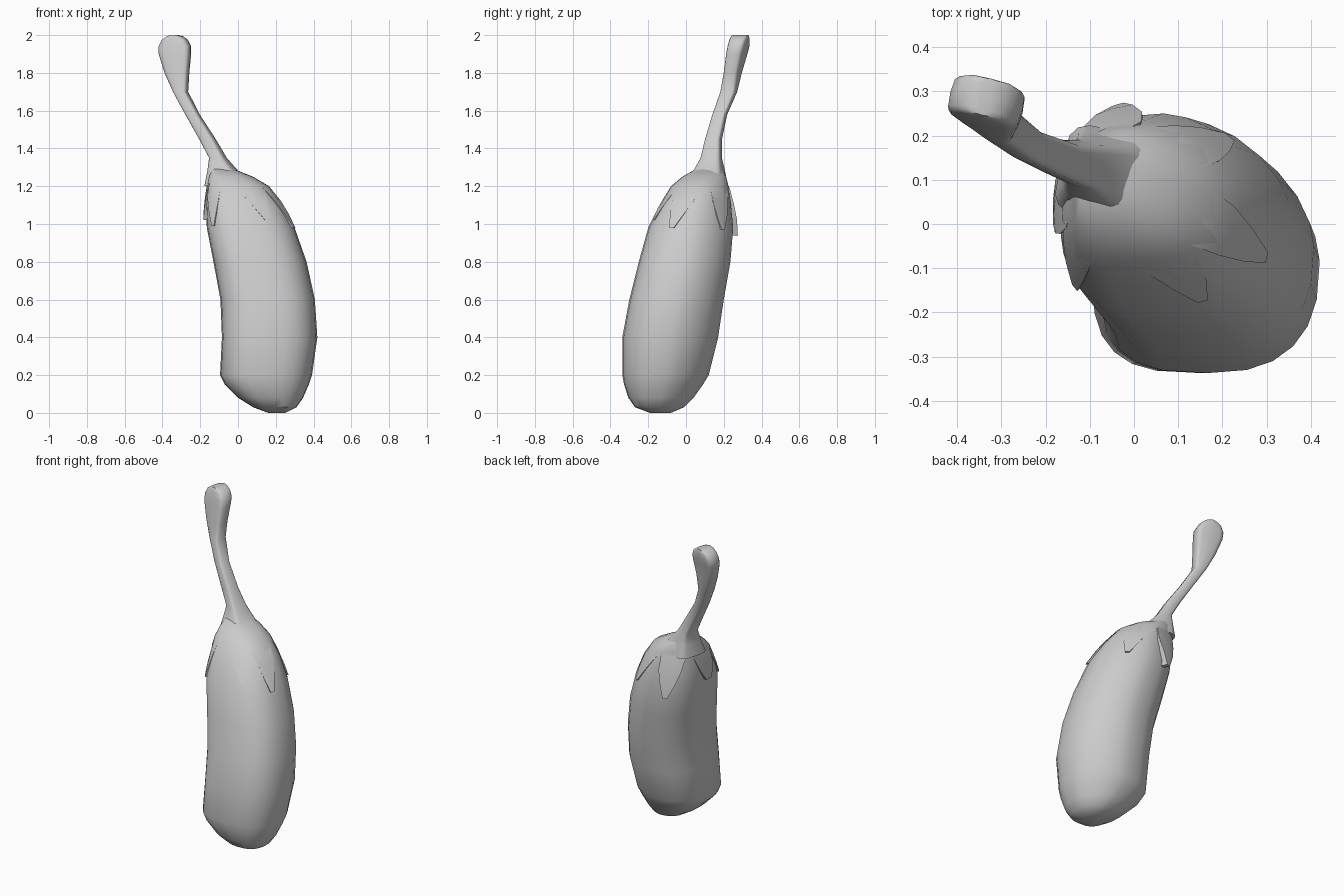
import bpy, bmesh, math
from mathutils import Vector

default_cube = bpy.data.objects.get("Cube")
if default_cube:
    bpy.data.objects.remove(default_cube, do_unlink=True)

grey = bpy.data.materials.new("plain_grey")
grey.use_nodes = True
colour = (0.6, 0.6, 0.6, 1)
grey.diffuse_color = colour
grey.node_tree.nodes["Principled BSDF"].inputs["Base Color"].default_value = colour


def finish(name, bm, sharp_angle):
    bmesh.ops.recalc_face_normals(bm, faces=bm.faces)
    mesh = bpy.data.meshes.new(name)
    bm.to_mesh(mesh)
    bm.free()
    mesh.materials.append(grey)
    obj = bpy.data.objects.new(name, mesh)
    bpy.context.collection.objects.link(obj)
    bpy.ops.object.select_all(action='DESELECT')
    obj.select_set(True)
    bpy.context.view_layer.objects.active = obj
    bpy.ops.object.shade_smooth_by_angle(angle=math.radians(sharp_angle))


def ring_point(section, angle, powers, turn=0, grow=0):
    """Point on a rounded-square section, with one roundness per quadrant."""
    z, x0, x1, y0, y1 = section
    angle %= math.tau
    power = powers[int(angle / (math.pi / 2)) % 4]
    c, s = math.cos(angle), math.sin(angle)
    u = math.copysign(abs(c) ** (2 / power), c) * ((x1 - x0) / 2 + grow)
    v = math.copysign(abs(s) ** (2 / power), s) * ((y1 - y0) / 2 + grow)
    ct, st = math.cos(turn), math.sin(turn)
    return Vector(((x0 + x1) / 2 + u * ct - v * st,
                   (y0 + y1) / 2 + u * st + v * ct, z))


def loft(name, sections, sides, sharp_angle, powers, turn=0):
    bm = bmesh.new()
    rings = [[bm.verts.new(ring_point(sec, math.tau * i / sides, powers, turn))
              for i in range(sides)] for sec in sections]
    for low, high in zip(rings, rings[1:]):
        for i in range(sides):
            j = (i + 1) % sides
            bm.faces.new((low[i], low[j], high[j], high[i]))
    bm.faces.new(rings[0])
    bm.faces.new(rings[-1])
    finish(name, bm, sharp_angle)


# Fruit body: height, x extents, y extents; flattest at the back left
body = [
    (0, .16, .25, -.19, -.08), (.03, .08, .31, -.27, -.01),
    (.08, 0, .345, -.305, .04), (.15, -.07, .375, -.328, .09),
    (.2, -.095, .392, -.337, .12), (.4, -.085, .42, -.337, .17),
    (.6, -.093, .407, -.3, .2), (.8, -.13, .363, -.25, .235),
    (.98, -.165, .3, -.2, .25), (1.1, -.17, .24, -.14, .238),
    (1.2, -.165, .165, -.08, .225), (1.25, -.155, .08, -.02, .213),
    (1.29, -.145, -.02, .05, .195),
]
body_powers = (1.75, 2.5, 3.0, 2.55)
loft("fruit_body", body, 24, 35, body_powers)

# Bent stem with a thick rounded tip
stem = [
    (1.2, -.17, .08, .0, .21), (1.28, -.155, -.005, .045, .2),
    (1.35, -.147, -.065, .08, .187), (1.45, -.202, -.122, .105, .187),
    (1.58, -.276, -.206, .143, .215), (1.7, -.34, -.268, .185, .268),
    (1.8, -.387, -.26, .207, .288), (1.9, -.418, -.25, .223, .315),
    (1.94, -.418, -.25, .23, .325), (1.975, -.4, -.268, .237, .33),
    (1.993, -.375, -.293, .242, .33), (2, -.35, -.318, .245, .33),
]
loft("stem", stem, 16, 40, (4.5,) * 4, turn=math.radians(-14))


def body_section(z):
    for low, high in zip(body, body[1:]):
        if low[0] <= z <= high[0]:
            t = (z - low[0]) / (high[0] - low[0])
            return tuple(a + (b - a) * t for a, b in zip(low, high))


# Pointed calyx leaves growing out of the crown, with their tips lifted
def calyx_leaf(name, degrees, tip, lift):
    bm = bmesh.new()
    rows, top = 4, 1.27
    grid = []
    for r in range(rows + 1):
        t = r / rows
        half = math.radians(30) * (1 - t) + math.radians(3)
        section = body_section(top + (tip - top) * t)
        row = []
        for k in (-1, 0, 1):
            angle = math.radians(degrees) + k * half
            row.append([bm.verts.new(ring_point(section, angle, body_powers, grow=g))
                        for g in (-.03, -.004 + (lift + .006) * t)])
        grid.append(row)
    for a, b in zip(grid, grid[1:]):
        for k in range(2):
            for side in (0, 1):
                bm.faces.new((a[k][side], a[k + 1][side],
                              b[k + 1][side], b[k][side]))
        for k in (0, 2):
            bm.faces.new((a[k][0], a[k][1], b[k][1], b[k][0]))
    for row in (grid[0], grid[-1]):
        for k in range(2):
            bm.faces.new((row[k][0], row[k + 1][0], row[k + 1][1], row[k][1]))
    finish(name, bm, 25)


leaves = {"left": (-20, .98, .01), "front_left": (-70, 1.02, .004),
          "front_right": (-140, .99, .006), "right": (180, 1.02, .015),
          "back": (110, .94, .035), "back_left": (50, .97, .008)}
for side, (degrees, tip, lift) in leaves.items():
    calyx_leaf("calyx_leaf_" + side, degrees, tip, lift)
